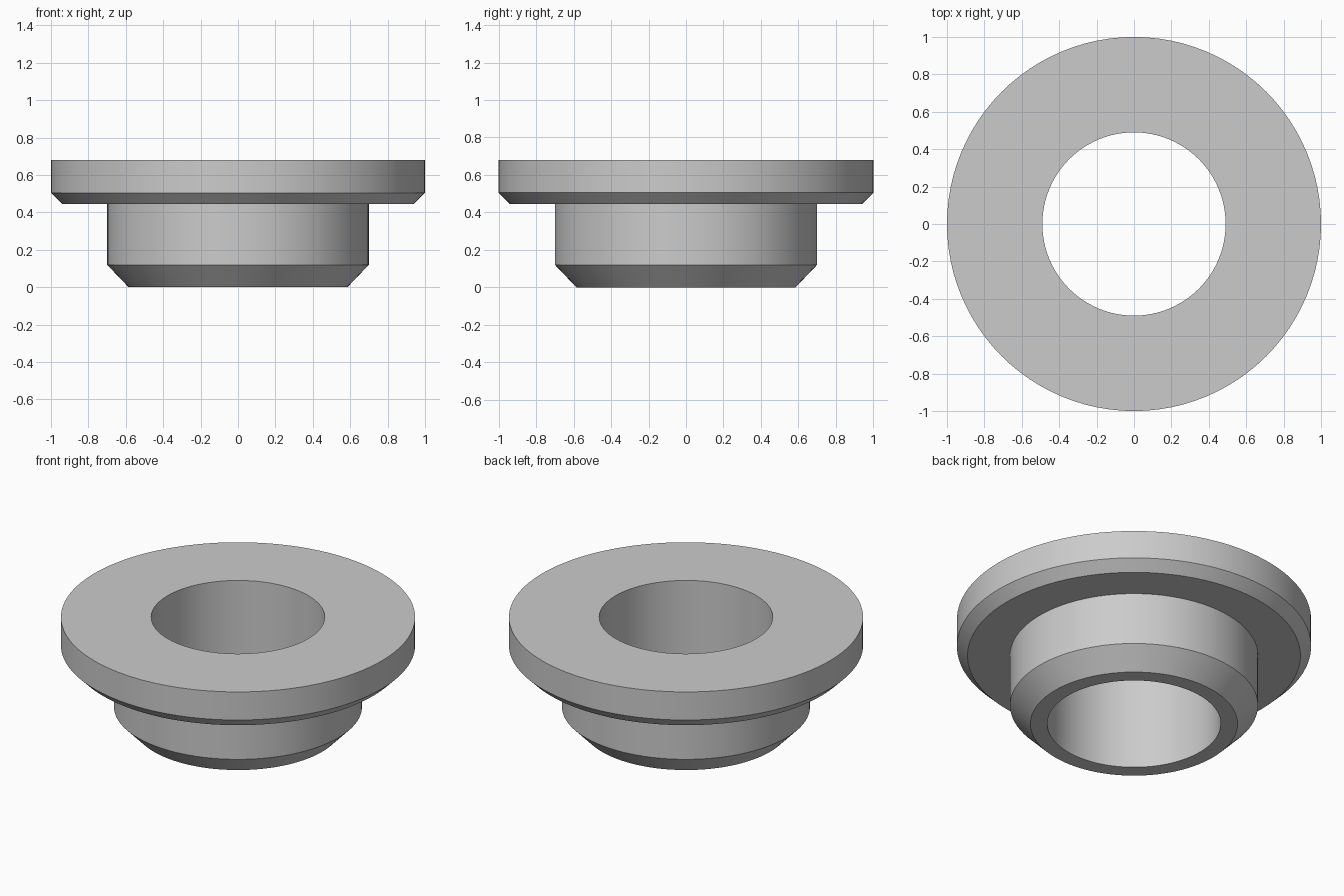
import bpy
import bmesh
import math

cube = bpy.data.objects.get("Cube")
if cube:
    bpy.data.objects.remove(cube, do_unlink=True)

SEGMENTS = 96

grey = bpy.data.materials.new("plain_grey")
grey.use_nodes = True
colour = (0.6, 0.6, 0.6, 1)
grey.diffuse_color = colour
grey.node_tree.nodes["Principled BSDF"].inputs["Base Color"].default_value = colour


def lathe(name, profile, material):
    """Turn a closed (radius, height) profile around the z axis."""
    bm = bmesh.new()
    verts = [bm.verts.new((r, 0, z)) for r, z in profile]
    edges = [bm.edges.new((v, verts[(i + 1) % len(verts)])) for i, v in enumerate(verts)]
    bmesh.ops.spin(bm, geom=verts + edges, cent=(0, 0, 0), axis=(0, 0, 1),
                   angle=math.tau, steps=SEGMENTS, use_merge=True)
    bmesh.ops.remove_doubles(bm, verts=bm.verts[:], dist=0.0001)
    bmesh.ops.recalc_face_normals(bm, faces=bm.faces[:])
    mesh = bpy.data.meshes.new(name)
    bm.to_mesh(mesh)
    bm.free()
    mesh.materials.append(material)
    obj = bpy.data.objects.new(name, mesh)
    bpy.context.collection.objects.link(obj)
    return obj


# Flanged bushing: chamfered sleeve, wide chamfered flange and through bore
bushing = lathe("flanged_bushing", [
    (0.49, 0), (0.585, 0), (0.70, 0.12), (0.70, 0.445),
    (0.94, 0.445), (1.0, 0.505), (1.0, 0.68), (0.49, 0.68),
], grey)

# Smooth round walls with crisp rims
bpy.ops.object.select_all(action='DESELECT')
bushing.select_set(True)
bpy.context.view_layer.objects.active = bushing
bpy.ops.object.shade_smooth_by_angle(angle=math.radians(30))
